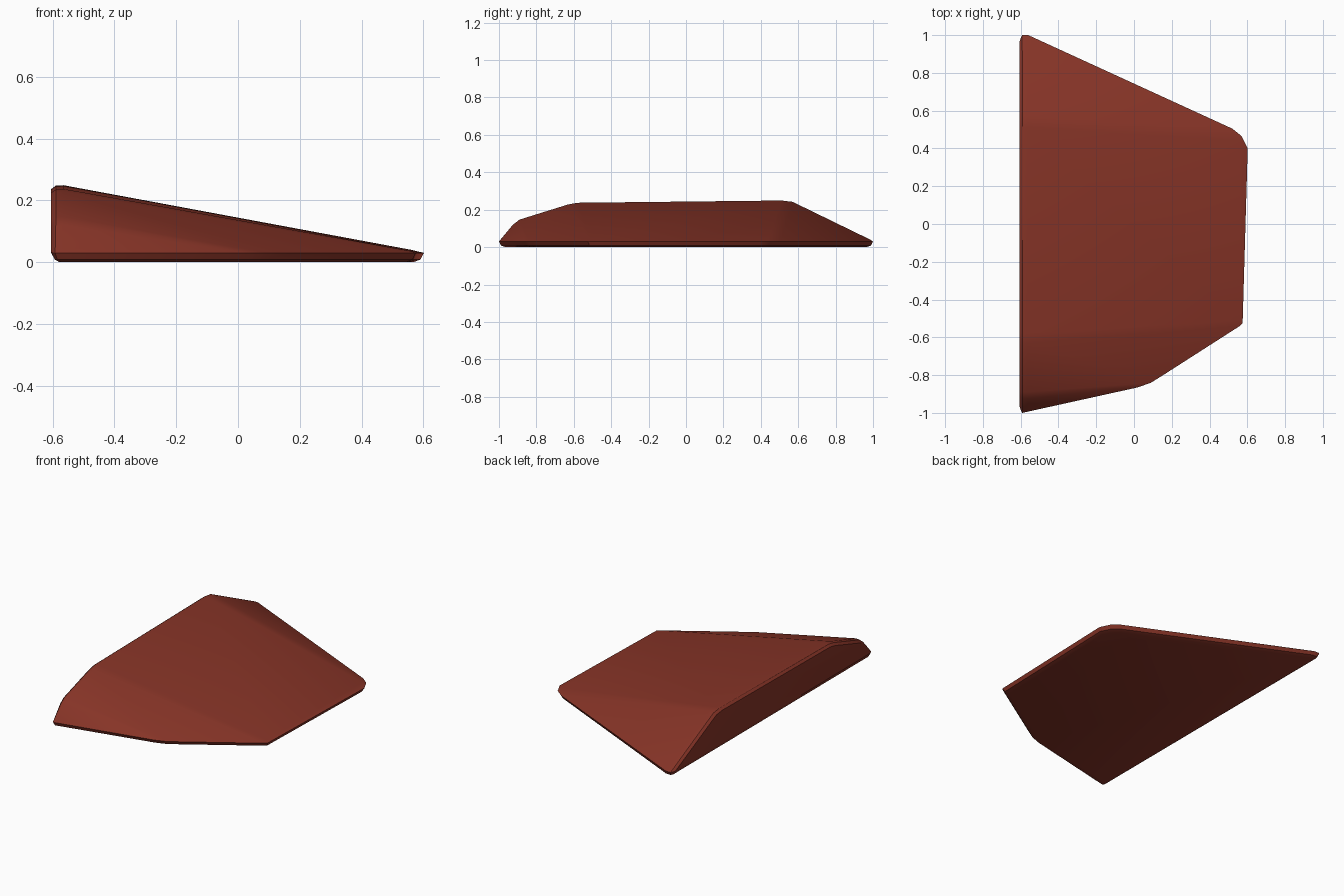
import bpy, bmesh, math
from mathutils import Vector

if "Cube" in bpy.data.objects:
    bpy.data.objects.remove(bpy.data.objects["Cube"])

# Rim outline of the slab (x, y), widest at z = 0.03
rim = [(-0.6, 0.985), (-0.592, 1.0), (-0.56, 1.0), (0.52, 0.505), (0.57, 0.465),
       (0.602, 0.40), (0.575, -0.525), (0.56, -0.54), (0.17, -0.79),
       (0.09, -0.84), (0.02, -0.865), (-0.56, -0.992), (-0.592, -1.0), (-0.6, -0.985)]

# Cross-section of the tall end (y, z)
crest = [(-0.985, 0.045), (-0.925, 0.12), (-0.89, 0.147), (-0.63, 0.228), (-0.58, 0.237),
         (0.51, 0.249), (0.57, 0.242), (0.985, 0.04)]

points = []

# Rim and rounded underside: inset rings down to the ground
for z, inset in ((0.03, 0.0), (0.008, 0.014), (0.0, 0.042)):
    for x, y in rim:
        v = Vector((x, y))
        v -= v.normalized() * inset
        points.append((v.x, v.y, z))

# Tall end with a softened upper edge
for x, drop in ((-0.565, 0.0), (-0.59, 0.002), (-0.605, 0.016)):
    for y, z in crest:
        s = 1 - drop
        points.append((x, y * s, max(0.03, z - drop * 0.8)))

# Thin nose edge where the top slope runs out
points += [(0.56, 0.44, 0.040), (0.56, -0.51, 0.036)]

# Skin the points as one convex stone
bm = bmesh.new()
for p in points:
    bm.verts.new(p)
hull = bmesh.ops.convex_hull(bm, input=bm.verts)
unused = {v for v in hull["geom_interior"] + hull["geom_unused"]
          if isinstance(v, bmesh.types.BMVert)}
bmesh.ops.delete(bm, geom=list(unused), context='VERTS')
bmesh.ops.dissolve_limit(bm, angle_limit=math.radians(1), verts=bm.verts, edges=bm.edges)
bmesh.ops.recalc_face_normals(bm, faces=bm.faces)

mesh = bpy.data.meshes.new("wedge_stone")
bm.to_mesh(mesh)
bm.free()
stone = bpy.data.objects.new("wedge_stone", mesh)
bpy.context.collection.objects.link(stone)

# Dark red clay colour
mat = bpy.data.materials.new("red_clay")
mat.diffuse_color = (0.24, 0.034, 0.02, 1)
mat.use_nodes = True
mat.node_tree.nodes["Principled BSDF"].inputs["Base Color"].default_value = mat.diffuse_color
mesh.materials.append(mat)

bpy.context.view_layer.objects.active = stone
stone.select_set(True)
bpy.ops.object.shade_smooth_by_angle(angle=math.radians(25))
